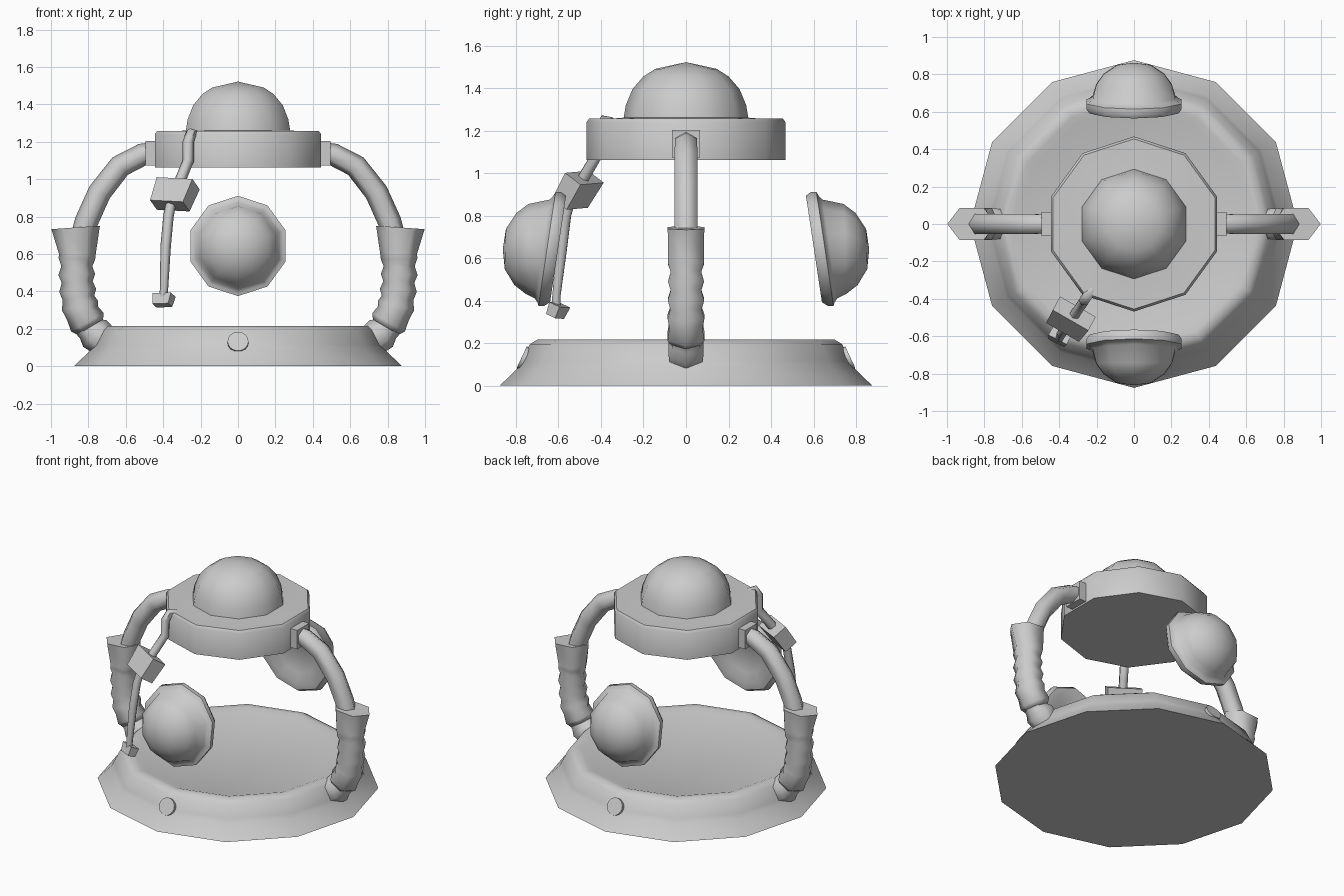
import bpy
import bmesh
import math
from mathutils import Vector, Matrix

if "Cube" in bpy.data.objects:
    bpy.data.objects.remove(bpy.data.objects["Cube"])


def finish(name, bm, angle=42):
    bmesh.ops.recalc_face_normals(bm, faces=bm.faces)
    me = bpy.data.meshes.new(name)
    bm.to_mesh(me)
    bm.free()
    ob = bpy.data.objects.new(name, me)
    bpy.context.collection.objects.link(ob)
    bpy.ops.object.select_all(action='DESELECT')
    ob.select_set(True)
    bpy.context.view_layer.objects.active = ob
    bpy.ops.object.shade_smooth_by_angle(angle=math.radians(angle))
    return ob


def skin(name, rings, angle=42):
    """Join rings of points; a ring with one point is a pole, open ends are capped."""
    bm = bmesh.new()
    vr = [[bm.verts.new(p) for p in r] for r in rings]
    for a, b in zip(vr, vr[1:]):
        n = max(len(a), len(b))
        for i in range(n):
            j = (i + 1) % n
            if len(a) == 1:
                bm.faces.new((a[0], b[i], b[j]))
            elif len(b) == 1:
                bm.faces.new((a[i], a[j], b[0]))
            else:
                bm.faces.new((a[i], a[j], b[j], b[i]))
    for r in (vr[0], vr[-1]):
        if len(r) > 2:
            bm.faces.new(r)
    return finish(name, bm, angle)


def lathe(name, profile, sides):
    rings = []
    for r, z in profile:
        if r == 0:
            rings.append([(0, 0, z)])
        else:
            rings.append([(r * math.sin(2 * math.pi * i / sides),
                           r * math.cos(2 * math.pi * i / sides), z) for i in range(sides)])
    return skin(name, rings)


def sweep(name, pts, ref, sides=6, angle=62):
    """Tube through (x, y, z, radius) points."""
    c = [Vector(p[:3]) for p in pts]
    rings = []
    for k, p in enumerate(c):
        t = (c[min(k + 1, len(c) - 1)] - c[max(k - 1, 0)]).normalized()
        u = Vector(ref)
        u = (u - t * u.dot(t)).normalized()
        v = t.cross(u)
        rings.append([p + pts[k][3] * (v * math.cos(2 * math.pi * i / sides)
                                       + u * math.sin(2 * math.pi * i / sides))
                      for i in range(sides)])
    return skin(name, rings, angle)


def box(name, size, matrix, taper=1.0):
    bm = bmesh.new()
    bmesh.ops.create_cube(bm, size=1)
    for v in bm.verts:
        if v.co.z < 0:
            v.co.x *= taper
            v.co.y *= taper
        v.co = matrix @ Vector(a * b for a, b in zip(v.co, size))
    return finish(name, bm, 30)


# Base dish with shallow recessed top
lathe("base", [(0.876, 0), (0.79, 0.085), (0.775, 0.115), (0.735, 0.195), (0.70, 0.216),
               (0.66, 0.216), (0.62, 0.202)], 12)

# Top housing and its dome
lathe("top_housing", [(0.468, 1.062), (0.468, 1.24), (0.455, 1.257), (0.34, 1.257),
                      (0.28, 1.262)], 10)
lathe("top_dome", [(0.295, 1.25), (0.283, 1.32), (0.252, 1.395), (0.20, 1.455),
                   (0.145, 1.49), (0, 1.522)], 10)

# Side arms, grips and joints, mirrored by sign
grip = [(0.868, 0.742, 0.13), (0.858, 0.60, 0.098), (0.862, 0.575, 0.098),
        (0.862, 0.535, 0.083), (0.862, 0.49, 0.098), (0.860, 0.45, 0.083),
        (0.857, 0.405, 0.099), (0.853, 0.365, 0.085), (0.845, 0.325, 0.1),
        (0.832, 0.285, 0.09), (0.805, 0.235, 0.1), (0.79, 0.21, 0.08)]
arm = [(0.45, 1.138, 0.06), (0.51, 1.132, 0.06), (0.63, 1.07, 0.062),
       (0.74, 0.93, 0.063), (0.81, 0.775, 0.063), (0.835, 0.68, 0.063)]
joint = [(0.82, 0.235, 0.075), (0.79, 0.20, 0.075), (0.765, 0.175, 0.095), (0.71, 0.13, 0.085)]
for s, side in ((1, "right"), (-1, "left")):
    for part, path in (("arm", arm), ("grip", grip), ("joint", joint)):
        ob = sweep(side + "_" + part, [(s * x, 0, z, r) for x, z, r in path], (0, 1, 0))
        if part == "grip":
            # collar stays wide sideways but keeps an even depth
            for v in ob.data.vertices:
                v.co.y = max(-0.086, min(0.086, v.co.y))
    box(side + "_arm_socket", (0.08, 0.13, 0.13), Matrix.Translation((s * 0.455, 0, 1.138)))

# Front and back cups: domed shell with a tilted cushion rim
cup = [(0, 0.20), (0.095, 0.188), (0.17, 0.14), (0.212, 0.085), (0.232, 0.015), (0.25, 0.0),
       (0.268, -0.008), (0.268, -0.035), (0.25, -0.06), (0.20, -0.06), (0.14, -0.03), (0, -0.025)]
for s, side in ((-1, "front"), (1, "back")):
    rings = []
    for r, d in cup:
        n = 1 if r == 0 else 10
        lean = 0.15 if d < 0.03 else 0.03
        ring = []
        for i in range(n):
            a = 2 * math.pi * i / 10
            x, z = r * math.sin(a), r * math.cos(a)
            ring.append((x, s * (0.662 + d - lean * z), 0.643 + z))
        rings.append(ring)
    skin(side + "_cup", rings)

    # Round button set in the base slope
    bm = bmesh.new()
    m = (Matrix.Translation((0, s * 0.755, 0.125))
         @ Matrix.Rotation(-s * math.radians(65), 4, 'X'))
    bmesh.ops.create_cone(bm, cap_ends=True, segments=16, radius1=0.056, radius2=0.056,
                          depth=0.04, matrix=m)
    finish(side + "_button", bm)

# Pickup boom: cable from housing, block, thin stem and tip
sweep("boom_cable", [(-0.225, -0.35, 1.235, 0.028), (-0.25, -0.385, 1.245, 0.03),
                     (-0.266, -0.408, 1.20, 0.03), (-0.266, -0.41, 1.10, 0.03),
                     (-0.30, -0.46, 1.015, 0.03), (-0.335, -0.51, 0.93, 0.03)], (0.85, -0.53, 0))
sweep("boom_stem", [(-0.355, -0.54, 0.89, 0.028), (-0.372, -0.565, 0.80, 0.028),
                    (-0.387, -0.585, 0.64, 0.028), (-0.395, -0.61, 0.42, 0.022),
                    (-0.40, -0.61, 0.36, 0.022)], (0.85, -0.53, 0))


def frame(pos, width_dir, up_dir):
    z = Vector(up_dir).normalized()
    x = Vector(width_dir)
    x = (x - z * x.dot(z)).normalized()
    y = z.cross(x)
    return Matrix.Translation(pos) @ Matrix((x, y, z)).transposed().to_4x4()


box("boom_block", (0.22, 0.10, 0.145), frame((-0.342, -0.512, 0.918), (0.85, -0.5, -0.06),
                                            (0.06, 0.09, 0.16)), 0.92)
box("boom_tip", (0.11, 0.06, 0.06), frame((-0.40, -0.605, 0.353), (0.85, -0.5, -0.1),
                                          (0.05, 0.12, 0.3)), 0.85)
